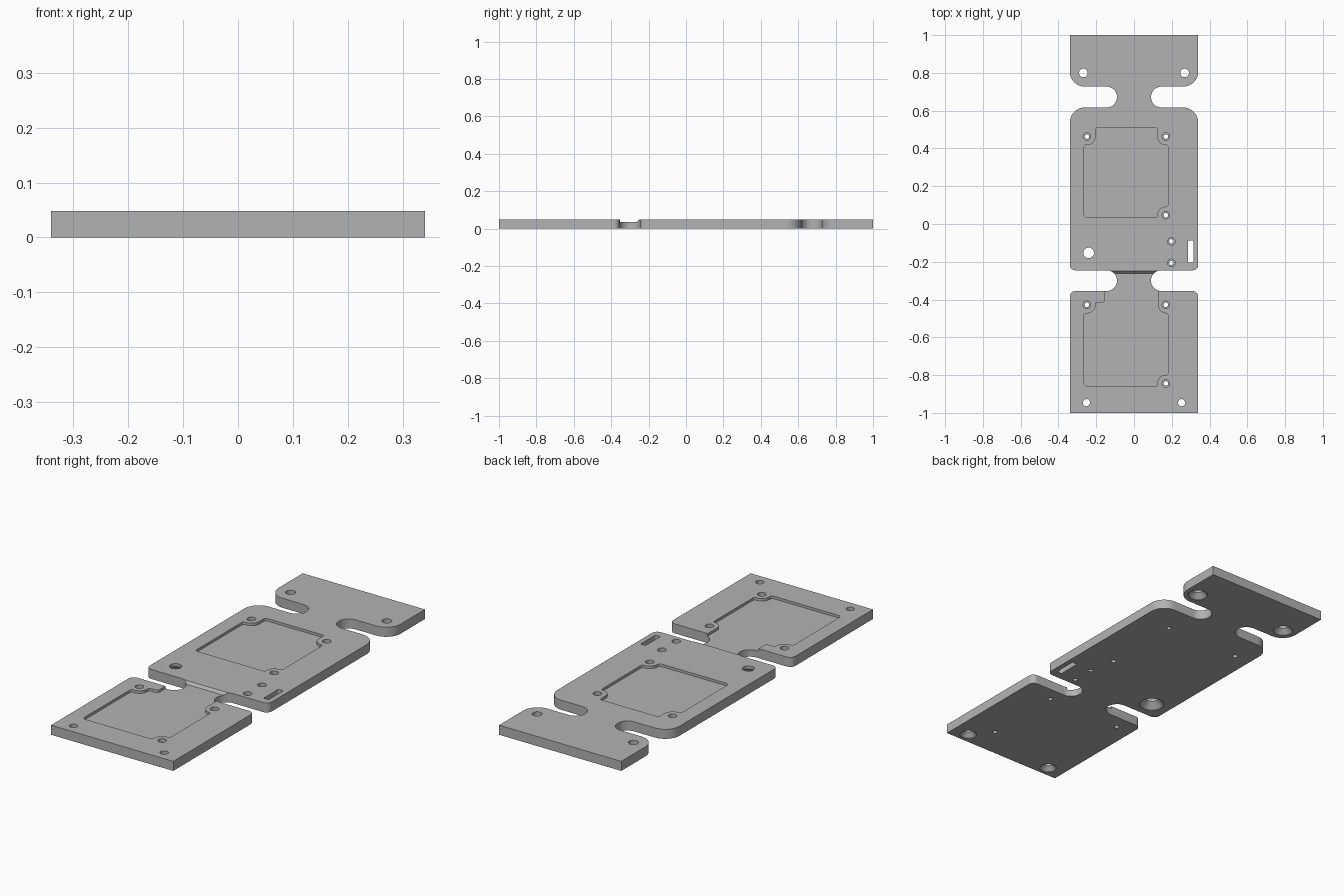
import bpy, bmesh, math
from mathutils import Vector

if "Cube" in bpy.data.objects:
    bpy.data.objects.remove(bpy.data.objects["Cube"], do_unlink=True)

THICK, FLOOR, OVER = 0.048, 0.035, 0.07   # plate top, pocket floor, cutter overshoot

grey = bpy.data.materials.new("machined grey")
grey.use_nodes = True
grey.diffuse_color = (0.45, 0.45, 0.45, 1)
grey.node_tree.nodes["Principled BSDF"].inputs["Base Color"].default_value = grey.diffuse_color


def fillet(corners, steps=10):
    """Round each (x, y, radius) corner of a closed outline."""
    pts = []
    for i, (x, y, r) in enumerate(corners):
        p = Vector((x, y))
        if r == 0:
            pts.append(p)
            continue
        a = (Vector(corners[i - 1][:2]) - p).normalized()
        b = (Vector(corners[(i + 1) % len(corners)][:2]) - p).normalized()
        half = a.angle(b) / 2
        centre = p + (a + b).normalized() * r / math.sin(half)
        start = p + a * r / math.tan(half) - centre
        end = p + b * r / math.tan(half) - centre
        turn = math.atan2(start.x * end.y - start.y * end.x, start.dot(end))
        for k in range(steps + 1):
            t = turn * k / steps
            c, s = math.cos(t), math.sin(t)
            pts.append(centre + Vector((start.x * c - start.y * s, start.x * s + start.y * c)))
    return pts


def make_object(name, bm):
    bmesh.ops.remove_doubles(bm, verts=bm.verts, dist=1e-5)
    bmesh.ops.recalc_face_normals(bm, faces=bm.faces)
    mesh = bpy.data.meshes.new(name)
    bm.to_mesh(mesh)
    bm.free()
    mesh.materials.append(grey)
    obj = bpy.data.objects.new(name, mesh)
    bpy.context.collection.objects.link(obj)
    return obj


def prism(name, points, shift):
    """Extrude a closed loop of 3D points along shift."""
    bm = bmesh.new()
    face = bm.faces.new([bm.verts.new(p) for p in points])
    top = bmesh.ops.extrude_face_region(bm, geom=[face])["geom"]
    bmesh.ops.translate(bm, vec=shift, verts=[v for v in top if isinstance(v, bmesh.types.BMVert)])
    return make_object(name, bm)


def slab(name, corners, z0, z1):
    return prism(name, [(p.x, p.y, z0) for p in fillet(corners)], (0, 0, z1 - z0))


def hole(name, x, y, profile, sides=32):
    """Revolve (radius, z) steps around a vertical axis."""
    bm = bmesh.new()
    rings = [[bm.verts.new((x + r * math.cos(math.tau * k / sides),
                            y + r * math.sin(math.tau * k / sides), z))
              for k in range(sides)] for r, z in profile]
    for low, high in zip(rings, rings[1:]):
        for k in range(sides):
            n = (k + 1) % sides
            bm.faces.new((low[k], low[n], high[n], high[k]))
    bm.faces.new(rings[0])
    bm.faces.new(rings[-1])
    return make_object(name, bm)


# Plate outline: right half, mirrored to the left
W, NECK, R = 0.34, 0.09, 0.0549
half = [(W, -1, 0), (W, -0.355, 0.03), (NECK, -0.355, R), (NECK, -0.245, R), (W, -0.245, 0.03),
        (W, 0.617, 0.08), (NECK, 0.617, R), (NECK, 0.727, R), (W, 0.727, 0.08), (W, 1, 0)]
plate = slab("plate", half + [(-x, y, r) for x, y, r in reversed(half)], 0, THICK)
cutters = []

# Pocket outlines step around a round boss at each screw hole
LEFT, RIGHT, HL, HR, B = -0.264, 0.18, -0.249, 0.169, 0.045
f, g = 0.01, 0.044


def lower_edge(bottom, hole_y):
    return [(LEFT, bottom, 0.018), (HR - B, bottom, f),
            (HR - B, hole_y + B, g), (RIGHT, hole_y + B, f)]


upper = lower_edge(0.035, 0.047) + [
    (RIGHT, 0.463 - B, f), (HR - B, 0.463 - B, g), (HR - B, 0.508, f),
    (HL + B, 0.508, f), (HL + B, 0.463 - B, g), (LEFT, 0.463 - B, f)]
cutters.append(slab("upper_pocket_cutter", upper, FLOOR, OVER))

# Lower pocket runs out through the neck and ends in a short ramp
lower = lower_edge(-0.858, -0.844) + [
    (RIGHT, -0.428 - B, f), (0.128, -0.428 - B, g), (0.128, -0.31, 0),
    (-0.155, -0.31, 0), (-0.155, -0.415, 0.012), (HL + B, -0.415, f),
    (HL + B, -0.428 - B, g), (LEFT, -0.428 - B, f)]
cutters.append(slab("lower_pocket_cutter", lower, FLOOR, OVER))
ramp = [(-0.352, FLOOR), (-0.262, FLOOR), (-0.25, THICK), (-0.25, OVER), (-0.352, OVER)]
cutters.append(prism("neck_cutter", [(-0.15, y, z) for y, z in ramp], (0.278, 0, 0)))

# Stepped screw holes
for x, y in [(HL, 0.463), (HR, 0.463), (HR, 0.047), (HL, -0.428), (HR, -0.428),
             (HR, -0.844), (0.198, -0.092), (0.198, -0.206)]:
    cutters.append(hole("screw_hole_cutter", x, y,
                        [(0.012, -0.02), (0.012, 0.03), (0.02, 0.03), (0.02, OVER)]))

# Mounting holes, countersunk from below
for x, y, r, wide in [(-0.268, 0.8, 0.023, 0.047), (0.268, 0.8, 0.023, 0.047),
                      (-0.252, -0.946, 0.019, 0.04), (0.252, -0.946, 0.019, 0.04),
                      (-0.24, -0.153, 0.028, 0.058)]:
    cutters.append(hole("mounting_hole_cutter", x, y,
                        [(wide, -0.02), (wide, 0.003), (r, 0.003 + wide - r), (r, OVER)]))

# Narrow cable slot
cutters.append(slab("cable_slot_cutter", [(0.286, -0.205, 0.005), (0.314, -0.205, 0.005),
                                          (0.314, -0.088, 0.005), (0.286, -0.088, 0.005)], -0.02, OVER))

# Cut everything, bake the result and drop the cutters
for cutter in cutters:
    mod = plate.modifiers.new(cutter.name, "BOOLEAN")
    mod.operation, mod.solver, mod.object = "DIFFERENCE", "EXACT", cutter
    cutter.hide_render = True
bpy.context.view_layer.update()
baked = bpy.data.meshes.new_from_object(plate.evaluated_get(bpy.context.evaluated_depsgraph_get()))
plate.modifiers.clear()
plate.data = baked
for cutter in cutters:
    bpy.data.objects.remove(cutter, do_unlink=True)

bpy.ops.object.select_all(action="DESELECT")
plate.select_set(True)
bpy.context.view_layer.objects.active = plate
bpy.ops.object.shade_smooth_by_angle(angle=math.radians(30))
